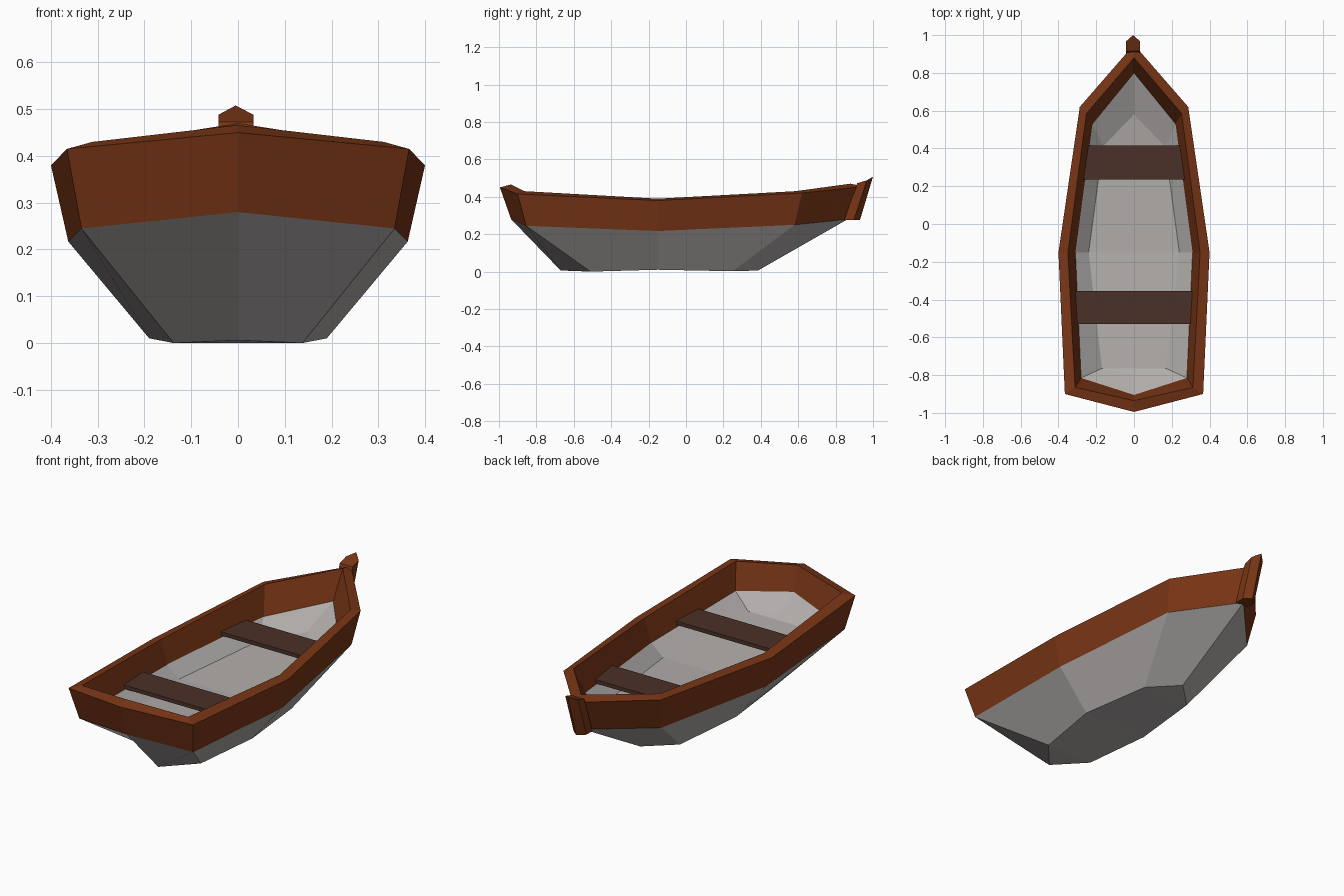
import bpy, bmesh

if "Cube" in bpy.data.objects:
    bpy.data.objects.remove(bpy.data.objects["Cube"])


def material(name, rgb):
    m = bpy.data.materials.new(name)
    m.diffuse_color = (*rgb, 1)
    m.use_nodes = True
    m.node_tree.nodes["Principled BSDF"].inputs["Base Color"].default_value = m.diffuse_color
    return m


RED = material("red brown planks", (0.19, 0.036, 0.008))
GREY = material("grey hull", (0.44, 0.42, 0.41))
DARK = material("dark seat wood", (0.068, 0.03, 0.021))


def finish(bm, name, mats):
    bmesh.ops.recalc_face_normals(bm, faces=bm.faces)
    me = bpy.data.meshes.new(name)
    bm.to_mesh(me)
    bm.free()
    for m in mats:
        me.materials.append(m)
    ob = bpy.data.objects.new(name, me)
    bpy.context.collection.objects.link(ob)
    return ob


def full_ring(half):
    """Half outline (stern centre -> bow) mirrored into a closed loop of 8."""
    return half + [(-x, y, z) for x, y, z in half[-2:0:-1]]


def cap(bm, ring, mat):
    """Close a mirrored loop with cross strips from stern to bow."""
    n = len(ring)
    for i in range(n // 2):
        quad = [ring[i], ring[i + 1], ring[(n - i - 1) % n], ring[(n - i) % n]]
        bm.faces.new(list(dict.fromkeys(quad))).material_index = mat


# Hull: loops from outer bottom, up over the gunwale and down to the floor.
# Each half loop: stern centre, stern corner, widest point, shoulder, bow
loops = [
    [(0, -.67, .006), (.138, -.51, 0), (.19, -.15, .01), (.14, .25, .002), (0, .385, .006)],
    [(0, -.935, .28), (.335, -.855, .245), (.363, -.15, .217), (.262, .58, .25), (0, .865, .28)],
    [(0, -.995, .45), (.366, -.90, .415), (.40, -.15, .38), (.287, .62, .42), (0, .95, .455)],
    [(0, -.935, .466), (.312, -.865, .43), (.35, -.15, .39), (.252, .585, .43), (0, .88, .47)],
    [(0, -.905, .335), (.28, -.815, .30), (.31, -.15, .27), (.22, .53, .288), (0, .80, .326)],
    [(0, -.80, .26), (.17, -.765, .24), (.24, -.15, .21), (.165, .41, .22), (0, .58, .245)],
]
strip_mats = [1, 0, 0, 0, 1]
bm = bmesh.new()
rings = [[bm.verts.new(p) for p in full_ring(h)] for h in loops]
for a, b, mat in zip(rings, rings[1:], strip_mats):
    for i in range(len(a)):
        j = (i + 1) % len(a)
        bm.faces.new((a[i], a[j], b[j], b[i])).material_index = mat
cap(bm, rings[0], 1)
cap(bm, rings[-1], 1)
finish(bm, "boat_hull", [RED, GREY])


# Seats: thin boards let into the side walls
def seat(name, y0, y1, w0, w1, top=.308, thick=.02):
    bm = bmesh.new()
    face = bm.faces.new([bm.verts.new(p) for p in (
        (-w0, y0, top), (w0, y0, top), (w1, y1, top), (-w1, y1, top))])
    ext = bmesh.ops.extrude_face_region(bm, geom=[face], use_keep_orig=True)
    for v in ext["geom"]:
        if isinstance(v, bmesh.types.BMVert):
            v.co.z -= thick
    finish(bm, name, [DARK])


seat("rear_seat", -.53, -.355, .325, .335)
seat("front_seat", .235, .415, .295, .272)

# Stem post: pointed section leaning forward at the bow
section = [(-.005, 0), (.033, -.033), (.033, -.085), (-.042, -.085), (-.042, -.033)]
bm = bmesh.new()
low = [bm.verts.new((x, .93 + y, .275)) for x, y in section]
high = [bm.verts.new((x, 1.0 + y, .508 + y * .3 - (.01 if y else 0))) for x, y in section]
bm.faces.new(low)
bm.faces.new(high)
for i in range(5):
    j = (i + 1) % 5
    bm.faces.new((low[i], low[j], high[j], high[i]))
finish(bm, "stem_post", [RED])
